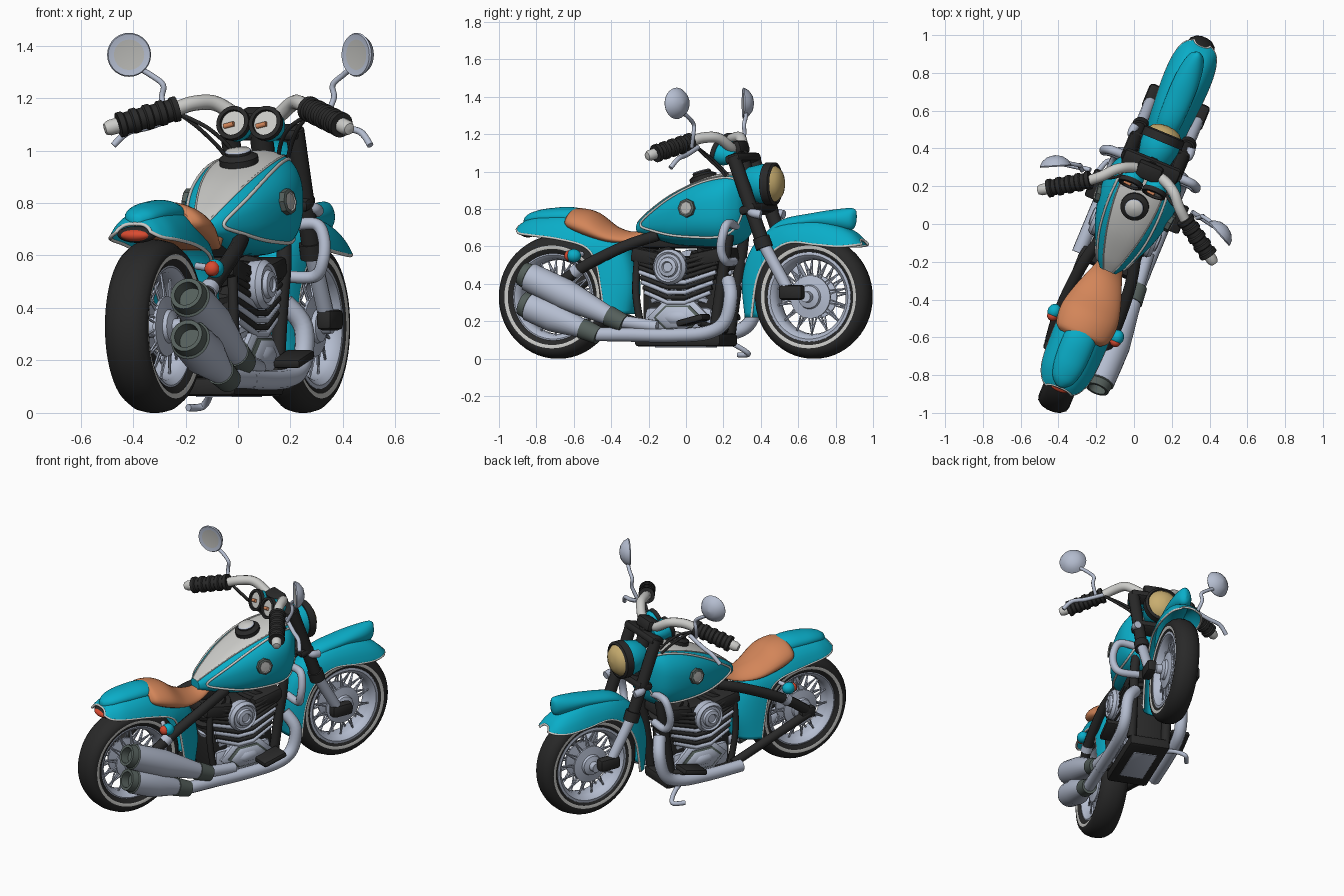
import bpy, bmesh, math
from mathutils import Vector, Matrix

if "Cube" in bpy.data.objects:
    bpy.data.objects.remove(bpy.data.objects["Cube"])
COLOURS = dict(teal=(.003, .42, .58), chrome=(.46, .51, .63), black=(.022, .022, .022), ivory=(.6, .6, .58),
               leather=(.65, .235, .1), red=(.7, .07, .03), amber=(.58, .42, .16), steel=(.09, .115, .105),
               glass=(.48, .48, .46))
MAT = {}
for key, c in COLOURS.items():
    m = MAT[key] = bpy.data.materials.new(key)
    m.use_nodes = True
    m.diffuse_color = (*c, 1)
    m.node_tree.nodes["Principled BSDF"].inputs["Base Color"].default_value = (*c, 1)
# the whole machine stands turned on the ground
PLACE = Matrix.Translation((-.035, 0, 0)) @ Matrix.Rotation(math.radians(-22.5), 4, 'Z')
TAU = 2 * math.pi

def add(name, data, mats):
    for k in mats:
        data.materials.append(MAT[k])
    ob = bpy.data.objects.new(name, data)
    bpy.context.collection.objects.link(ob)
    ob.matrix_basis = PLACE
    bpy.ops.object.select_all(action='DESELECT')
    ob.select_set(True)
    bpy.context.view_layer.objects.active = ob
    if ob.type == 'CURVE':
        bpy.ops.object.convert(target='MESH')
    bpy.ops.object.shade_smooth_by_angle(angle=math.radians(40))
    return bpy.context.object

def make(name, bm, mats):
    bmesh.ops.recalc_face_normals(bm, faces=bm.faces)
    me = bpy.data.meshes.new(name)
    bm.to_mesh(me)
    bm.free()
    return add(name, me, mats)

def spline(p, t):
    """Smooth curve through tuples, t from 0 to 1."""
    f = min(max(t, 0), 1) * (len(p) - 1)
    i = min(int(f), len(p) - 2)
    u = f - i
    return [.5 * (2*b + (c-a)*u + (2*a-5*b+4*c-d)*u*u + (3*b-a-3*c+d)*u**3)
            for a, b, c, d in zip(p[max(i - 1, 0)], p[i], p[i + 1], p[min(i + 2, len(p) - 1)])]

def grid(name, rows, mats, closed=True, caps=True, rule=lambda i, j: 0):
    bm = bmesh.new()
    vs = [[bm.verts.new(p) for p in row] for row in rows]
    n = len(rows[0])
    for i in range(len(rows) - 1):
        for j in range(n if closed else n - 1):
            k = (j + 1) % n
            bm.faces.new((vs[i][j], vs[i][k], vs[i+1][k], vs[i+1][j])).material_index = rule(i, j)
    if caps:
        bm.faces.new(vs[0]).material_index = rule(0, 0)
        bm.faces.new(vs[-1]).material_index = rule(len(rows) - 2, 0)
    return make(name, bm, mats)

def lathe(name, profile, at, axis, mats, n=28, ring=False):
    """Profile of (radius, height); mats is one colour or one per segment."""
    profile = profile + profile[:1] if ring else profile
    rot = Vector(axis).to_track_quat('Z', 'Y')
    rows = [[Vector(at) + rot @ Vector((max(r, .001) * math.cos(a), max(r, .001) * math.sin(a), h))
             for a in (TAU * j / n for j in range(n))] for r, h in profile]
    mats = [mats] * (len(profile) - 1) if isinstance(mats, str) else mats
    names = list(dict.fromkeys(mats))
    return grid(name, rows, names, caps=not ring, rule=lambda i, j: names.index(mats[i]))

def tube(name, pts, r, mat, smooth=True, cyclic=False):
    if smooth and len(pts) > 2:
        n = 6 * (len(pts) - 1)
        pts = [spline(pts, i / n) for i in range(n + 1)]
    cu = bpy.data.curves.new(name, 'CURVE')
    cu.dimensions = '3D'
    cu.bevel_depth, cu.bevel_resolution, cu.use_fill_caps = r, 3, True
    sp = cu.splines.new('POLY')
    sp.points.add(len(pts) - 1)
    for q, p in zip(sp.points, pts):
        q.co = (*p, 1)
    sp.use_cyclic_u = cyclic
    return add(name, cu, [mat])

def loft(name, stations, mat, sag=0):
    """Oval body through stations of y, half width, bottom, top."""
    rows = []
    for y, w, b, t in (spline(stations, i / 24) for i in range(25)):
        rows.append([(w * math.cos(a), y, (b + t) / 2 + (t - b) / 2 * math.sin(a) - sag * math.cos(a) ** 2)
                     for a in (TAU * j / 28 for j in range(28))])
    grid(name, rows, [mat])

def solid(name, at, size, mat, bevel=.015, tilt=0):
    """Bevelled box, or an ellipsoid when bevel is 0."""
    bm = bmesh.new()
    mx = Matrix.Translation(at) @ Matrix.Rotation(tilt, 4, 'X') @ Matrix.Diagonal((*size, 1))
    if bevel:
        bmesh.ops.create_cube(bm, size=1, matrix=mx)
        bmesh.ops.bevel(bm, geom=bm.edges[:], offset=bevel, segments=2, affect='EDGES', profile=.5)
    else:
        bmesh.ops.create_uvsphere(bm, u_segments=24, v_segments=14, radius=1, matrix=mx)
    make(name, bm, [mat])

def both(half):
    return half + [(r, -h) for r, h in reversed(half)]

# wheels: tyre with pale ring, open rim, spokes and broad hub
for end, y, w in (("front", .74, 1), ("rear", -.74, 1.15)):
    c, axle = Vector((0, y, .33)), (1, 0, 0)
    half = [(.22, .05), (.25, .07), (.257, .072), (.275, .076), (.3, .07), (.322, .045), (.33, .015)]
    seg = ["black", "black", "ivory"] + ["black"] * 3
    lathe(end + "_tyre", both([(r, h * w) for r, h in half]), c, axle, seg + ["black"] + seg[::-1] + ["black"], 56, True)
    lathe(end + "_rim", both([(.24, .066), (.225, .068), (.205, .05), (.198, .02)]), c, axle, "chrome", 48, True)
    hub = [(0, .12), (.028, .12), (.03, .085), (.06, .075), (.065, .06), (.115, .052), (.115, .04), (.045, .03)]
    lathe(end + "_hub", both(hub), c, axle, "chrome", 32)
    bm = bmesh.new()
    for k in range(56):
        a, s = TAU * k / 56, 1 if k % 2 else -1
        p, q = (c + Vector((s * x, r * math.cos(a + d), r * math.sin(a + d)))
                for x, r, d in ((.046, .1, 0), (.025, .205, .12 * (-1) ** (k // 2))))
        turn = (q - p).to_track_quat('Z', 'Y').to_matrix().to_4x4()
        bmesh.ops.create_cone(bm, cap_ends=False, segments=5, radius1=.005, radius2=.005, depth=(q - p).length,
                              matrix=Matrix.Translation((p + q) / 2) @ turn)
    make(end + "_spokes", bm, ["chrome"])
# fenders: rounded shell, stations of top y z, lip y z, half width, with a raised crown on top
ARCH = [(0, 1), (.3, .97), (.58, .84), (.82, .52), (.96, .16), (1, 0)]
FENDERS = dict(front=[(.36, .22, .42, .22, .1), (.34, .42, .45, .42, .1), (.4, .6, .52, .55, .1),
                      (.55, .715, .64, .62, .11), (.74, .74, .8, .61, .12), (.88, .715, .92, .6, .115),
                      (.97, .675, 1, .605, .09), (1.015, .635, 1.035, .612, .045)],
               rear=[(-.3, .24, -.42, .24, .13), (-.28, .4, -.44, .38, .13), (-.33, .58, -.47, .52, .13),
                     (-.45, .69, -.53, .6, .14), (-.62, .765, -.68, .64, .145), (-.8, .765, -.84, .66, .135),
                     (-.89, .745, -.92, .67, .105), (-.935, .72, -.95, .69, .07)])
for end, stations in FENDERS.items():
    half = [spline(ARCH, j / 14) for j in range(15)]
    full = [(-x, c) for x, c in half[:0:-1]] + half
    rows = [[(x * w, ly + (ty - ly) * c, lz + (tz - lz) * c) for x, c in full]
            for ty, tz, ly, lz, w in (spline(stations, i / 36) for i in range(37))]
    mod = grid(end + "_fender", rows, ["teal"], False, False).modifiers.new("thickness", 'SOLIDIFY')
    mod.thickness, mod.offset = .01, 0
    edge = [r[0] for r in rows] + rows[-1][1:-1] + [r[-1] for r in reversed(rows)]
    tube(end + "_fender_trim", edge, .007, "ivory", smooth=False)
loft("front_crown", [(.42, .02, .58, .63), (.55, .06, .66, .74), (.74, .07, .7, .78), (.88, .062, .69, .8),
                     (.96, .04, .69, .805), (.985, .008, .73, .79)], "teal")
loft("rear_crown", [(-.45, .06, .66, .72), (-.62, .085, .7, .805), (-.78, .085, .71, .805), (-.88, .065, .71, .785),
                    (-.925, .03, .71, .76), (-.935, .006, .72, .74)], "teal")
solid("tail_lamp_base", (0, -.915, .68), (.08, .035, .032), "black", 0)
solid("tail_lamp", (0, -.93, .677), (.06, .03, .023), "red", 0)
# fuel tank: stations of y, half width, bottom, top
TANK = [(-.27, .045, .67, .73), (-.2, .095, .65, .79), (-.05, .165, .61, .89), (.12, .205, .6, .965),
        (.27, .195, .605, 1.0), (.35, .135, .66, .99), (.38, .07, .78, .95)]
def tank(t, a):
    y, w, b, top = spline(TANK, t)
    pw = lambda v: math.copysign(abs(v) ** .8, v)
    return Vector((w * pw(math.cos(a)), y, (b + top) / 2 + (top - b) / 2 * pw(math.sin(a))))
rows = [[tank(i / 36, math.radians(j * 7.5)) for j in range(48)] for i in range(37)]
grid("fuel_tank", rows, ["teal", "ivory"], rule=lambda i, j: int(8 <= j < 16))
lathe("fuel_cap", [(.075, -.02), (.075, .01), (.05, .025), (.05, .035), (.045, .04), (0, .045)],
      (0, .1, .965), (0, -.3, 1), ["black"] * 3 + ["chrome", "ivory"])
loft("seat", [(-.655, .115, .71, .785), (-.62, .15, .68, .805), (-.52, .16, .64, .785), (-.4, .13, .62, .705),
              (-.28, .085, .63, .68), (-.17, .05, .67, .73)], "leather", .02)
# engine: dark core, two finned cylinders in a vee, crankcase and belly pan
for end, s in (("front", 1), ("rear", -1)):
    fins = [(.125 if k % 4 < 2 else .1, .034 * (k // 2) + .022 * (k % 2)) for k in range(20)]
    lathe(end + "_cylinder", fins, (0, s * .06, .26), (0, s * .36, 1), ["chrome"] * 12 + ["black"] * 7, 20)
    solid(end + "_cylinder_head", (0, s * .17, .54), (.27, .2, .08), "black", .02, s * .2)
solid("engine_core", (0, 0, .34), (.19, .44, .42), "black", .03)
solid("crankcase", (0, 0, .2), (.24, .4, .16), "chrome", .04)
solid("belly_pan", (0, 0, .1), (.26, .5, .07), "black", .02)
solid("belly_plate", (0, 0, .064), (.15, .3, .008), "chrome", .002)
solid("backbone", (0, 0, .64), (.07, .5, .1), "black", .02)
# tubes that appear on both sides: radius, colour, path
TUBES = dict(
    downtube=(.03, "black", [(.07, .33, .98), (.11, .285, .62), (.11, .25, .4), (.11, .21, .13)]),
    seat_post=(.02, "black", [(.11, -.23, .58), (.12, -.24, .35), (.12, -.2, .12)]),
    rear_strut=(.031, "black", [(.1, -.12, .66), (.14, -.3, .6), (.155, -.55, .48), (.14, -.72, .36)]),
    swing_arm=(.028, "black", [(.15, -.2, .14), (.14, -.74, .33)]),
    footrest_arm=(.016, "black", [(.12, .21, .17), (.2, .16, .19)]),
    rear_lamp_arm=(.014, "chrome", [(.1, -.56, .56), (.18, -.59, .55)]),
    fork_lower=(.032, "chrome", [(.135, .64, .38), (.135, .5, .62)]),
    fork_upper=(.037, "black", [(.135, .5, .62), (.135, .33, 1.08)]),
    fork_ear=(.024, "chrome", [(.1, .42, .8), (.16, .45, .78), (.16, .5, .77)]),
    crash_bar=(.024, "chrome", [(.1, .33, .71), (.22, .33, .72), (.26, .32, .66), (.26, .31, .58), (.22, .32, .52), (.1, .32, .52)]),
    front_pipe=(.038, "chrome", [(.11, .29, .42), (.17, .33, .33), (.18, .3, .2), (.18, .2, .14), (.18, 0, .125), (.18, -.24, .128)]),
    handlebar=(.029, "ivory", [(0, .29, 1.1), (.08, .29, 1.13), (.16, .25, 1.18), (.22, .185, 1.18), (.27, .14, 1.16)]),
    lever=(.013, "chrome", [(.29, .19, 1.13), (.4, .17, 1.09), (.48, .155, 1.07), (.53, .13, 1.02)]),
    mirror_stem=(.011, "chrome", [(.33, .17, 1.13), (.355, .19, 1.2), (.35, .19, 1.25), (.4, .18, 1.29), (.45, .16, 1.32)]),
    outer_cable=(.008, "black", [(.27, .16, 1.14), (.2, .2, 1.08), (.13, .28, .98), (.08, .36, .84)]),
    inner_cable=(.008, "black", [(.27, .16, 1.14), (.16, .2, 1.08), (.09, .28, .98), (.08, .36, .84)]))
for side, s in (("left_", -1), ("right_", 1)):
    for name, (r, mat, path) in TUBES.items():
        tube(side + name, [(s * x, y, z) for x, y, z in path], r, mat)
    # tank stripe edge, panel outline and badge
    tube(side + "stripe_edge", [r[12 - 4 * s] for r in rows], .004, "ivory", smooth=False)
    loop = []
    for a in (TAU * k / 48 for k in range(48)):
        t = .53 + .42 * math.cos(a)
        p = tank(t, .08 + math.sin(a) * (.6 + .45 * t))
        loop.append((s * p.x * 1.02, p.y, p.z))
    tube(side + "panel_trim", loop, .007, "ivory", smooth=False, cyclic=True)
    lathe(side + "tank_badge", [(.05, -.02), (.05, .012), (.038, .016), (.034, .012), (0, .014)],
          (s * tank(.5, 0).x, .09, .805), (s, -.12, .1), ["steel", "steel", "ivory", "glass"], 8)
    # engine side: air cleaner, stepped cover, chevron fins
    cleaner = [(.09, 0), (.095, .05), (.08, .07), (.07, .062), (.055, .064), (.05, .08), (.03, .085), (.025, .075), (0, .075)]
    lathe(side + "air_cleaner", cleaner, (s * .11, -.03, .49), (s, 0, 0), "chrome")
    for r, h, mat in ((.15, .02, "chrome"), (.115, .035, "steel"), (.1, .045, "chrome"), (.055, .055, "chrome")):
        cover = lathe(side + "engine_cover", [(r, 0), (r, h), (r - .015, h + .01), (0, h + .01)], (0, 0, 0), (s, 0, 0), mat, 6)
        cover.matrix_basis = PLACE @ Matrix.Translation((s * .11, .01, .22)) @ Matrix.Diagonal((1, 1.2, .65, 1))
    for k in range(9):
        z, y = .32 + .027 * k, .19 + .008 * k
        chevron = [(s * .115, -y, z + .035), (s * .135, -.05, z - .02), (s * .135, .05, z - .02), (s * .115, y, z + .035)]
        tube(side + "engine_fin", chevron, .012, "chrome" if k in (0, 2, 4) else "black", smooth=False)
    # footrest, axle blocks, fork collar and rear turn lamp
    solid(side + "footrest", (s * .21, .13, .205), (.12, .16, .035), "black", .012, .25)
    solid(side + "rear_axle_block", (s * .14, -.73, .34), (.05, .1, .07), "black")
    solid(side + "front_axle_block", (s * .14, .67, .355), (.065, .14, .08), "black", .02)
    lathe(side + "strut_collar", [(.036, -.02), (.036, .02)], (s * .155, -.57, .47), (0, -.8, -.6), "chrome", 20)
    lathe(side + "fork_collar", [(.046, -.03), (.046, .03)], (s * .135, .5, .62), (0, -.35, 1), "black")
    solid(side + "rear_lamp_cup", (s * .18, -.575, .55), (.036, .04, .036), "teal", 0)
    solid(side + "rear_lamp", (s * .18, -.602, .55), (.029, .026, .029), "red", 0)
    # grip, mirror and instrument dial
    inner, outer = Vector((s * .27, .14, 1.16)), Vector((s * .48, 0, 1.09))
    ribs = [(.049 if k % 4 < 2 else .042, .027 * (k // 2) + .021 * (k % 2)) for k in range(18)]
    lathe(side + "grip", ribs, inner, outer - inner, "black", 20)
    lathe(side + "grip_end", [(.03, -.02), (.03, .012), (.022, .03), (0, .034)], outer, outer - inner, "ivory", 16)
    lathe(side + "mirror", [(0, -.05), (.04, -.042), (.07, -.02), (.084, .005), (.08, .012), (.058, .008), (0, .008)],
          (s * .472, .145, 1.365), (-s * .44, -.9, 0), ["chrome"] * 5 + ["glass"])
    dial = [(0, -.1), (.035, -.09), (.058, -.04), (.06, 0), (.066, 0), (.066, .025), (.05, .027), (.048, .015), (0, .015)]
    lathe(side + "dial", dial, (s * .067, .22, 1.1), (0, -1, .3), ["teal"] * 4 + ["black"] * 3 + ["ivory"])
    tube(side + "dial_needle", [(s * .067 + .005, .2, 1.102), (s * .067 - .036, .203, 1.092)], .01, "leather")
# steering head and headlamp
tube("steering_head", [(0, .31, 1.1), (0, .41, .78)], .045, "black")
solid("bar_clamp", (0, .3, 1.125), (.14, .09, .07), "black", .02, .3)
solid("upper_yoke", (0, .33, 1.07), (.32, .09, .05), "black", .02, .3)
solid("lower_yoke", (0, .42, .8), (.34, .1, .05), "black", .02, .3)
lathe("headlamp", [(0, -.16), (.05, -.15), (.09, -.1), (.106, -.03), (.106, 0), (.115, 0), (.115, .045), (.1, .053),
                   (.095, .047), (.075, .072), (.04, .087), (0, .092)], (0, .47, .935), (0, 1, 0),
      ["teal"] * 4 + ["black"] * 4 + ["amber"] * 3, 32)
# twin mufflers on the right, side stand on the left
for name, a, b in (("upper_", (.18, -.31, .2), (.185, -.87, .455)), ("lower_", (.18, -.46, .135), (.185, -.87, .295))):
    d = Vector(b) - Vector(a)
    L = d.length
    shape = [(.04, -.03), (.048, -.03), (.056, .07), (.05, .07), (.083, L * .55), (.078, L - .045), (.07, L - .04),
             (.064, L), (.048, L), (.045, L - .05), (0, L - .05)]
    lathe(name + "muffler", shape, a, d, ["steel"] * 3 + ["chrome"] * 2 + ["steel"] * 5)
tube("muffler_link", [(.16, -.1, .17), (.18, -.31, .2)], .035, "chrome")
tube("lower_muffler_pipe", [(.18, -.2, .128), (.18, -.48, .13)], .038, "chrome")
tube("side_stand", [(-.13, .12, .12), (-.17, .22, .07), (-.22, .27, .025), (-.25, .2, .02)], .014, "chrome")
